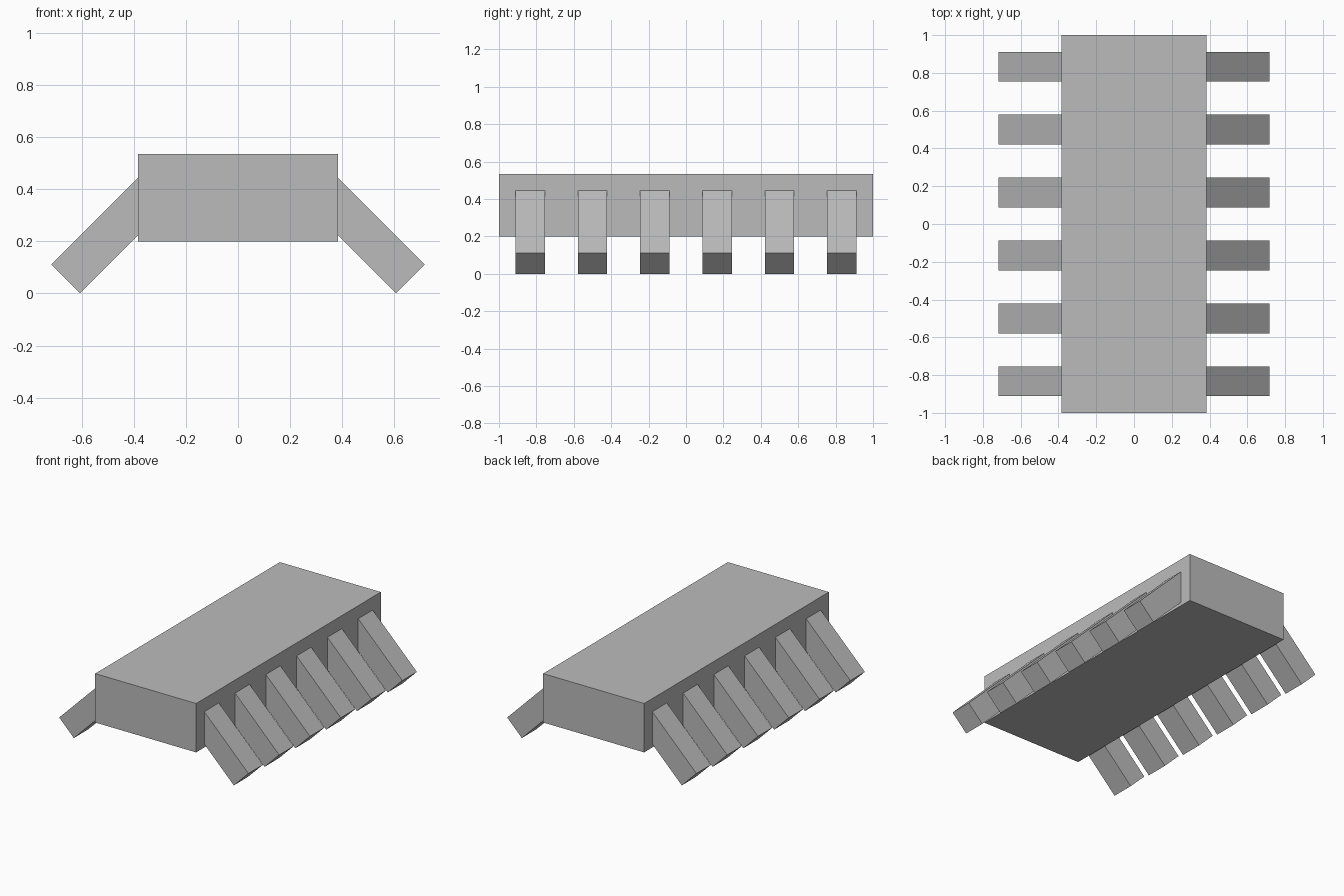
import bpy
from math import radians, sqrt
from mathutils import Matrix, Vector

cube = bpy.data.objects.get("Cube")
if cube:
    bpy.data.objects.remove(cube, do_unlink=True)

# Single flat grey for the whole chip
grey = bpy.data.materials.new("plain grey")
grey.use_nodes = True
colour = (0.5, 0.5, 0.5, 1)
grey.diffuse_color = colour
grey.node_tree.nodes["Principled BSDF"].inputs["Base Color"].default_value = colour


def box(name, size, centre, tilt=0):
    """Box of the given size, tilted about the y axis."""
    bpy.ops.mesh.primitive_cube_add(size=1)
    obj = bpy.context.object
    obj.name = name
    obj.data.transform(Matrix.Translation(centre)
                       @ Matrix.Rotation(radians(tilt), 4, 'Y')
                       @ Matrix.Diagonal((*size, 1)))
    obj.data.materials.append(grey)
    return obj


# Rectangular body
BOTTOM, TOP = 0.2, 0.535
box("body", (0.766, 2, TOP - BOTTOM), (0, 0, (BOTTOM + TOP) / 2))

# Six square legs per side, splayed at 45 degrees, rooted inside the body
WIDTH, LENGTH, COUNT = 0.157, 0.5, 6
foot = Vector((0.662, 0, WIDTH / (2 * sqrt(2))))
middle = foot + Vector((-1, 0, 1)).normalized() * LENGTH / 2
for side, label in ((1, "left"), (-1, "right")):
    for i in range(COUNT):
        y = (i - (COUNT - 1) / 2) / 3
        box(f"{label}_leg_{i + 1}", (WIDTH, WIDTH, LENGTH),
            (side * middle.x, y, middle.z), -45 * side)
